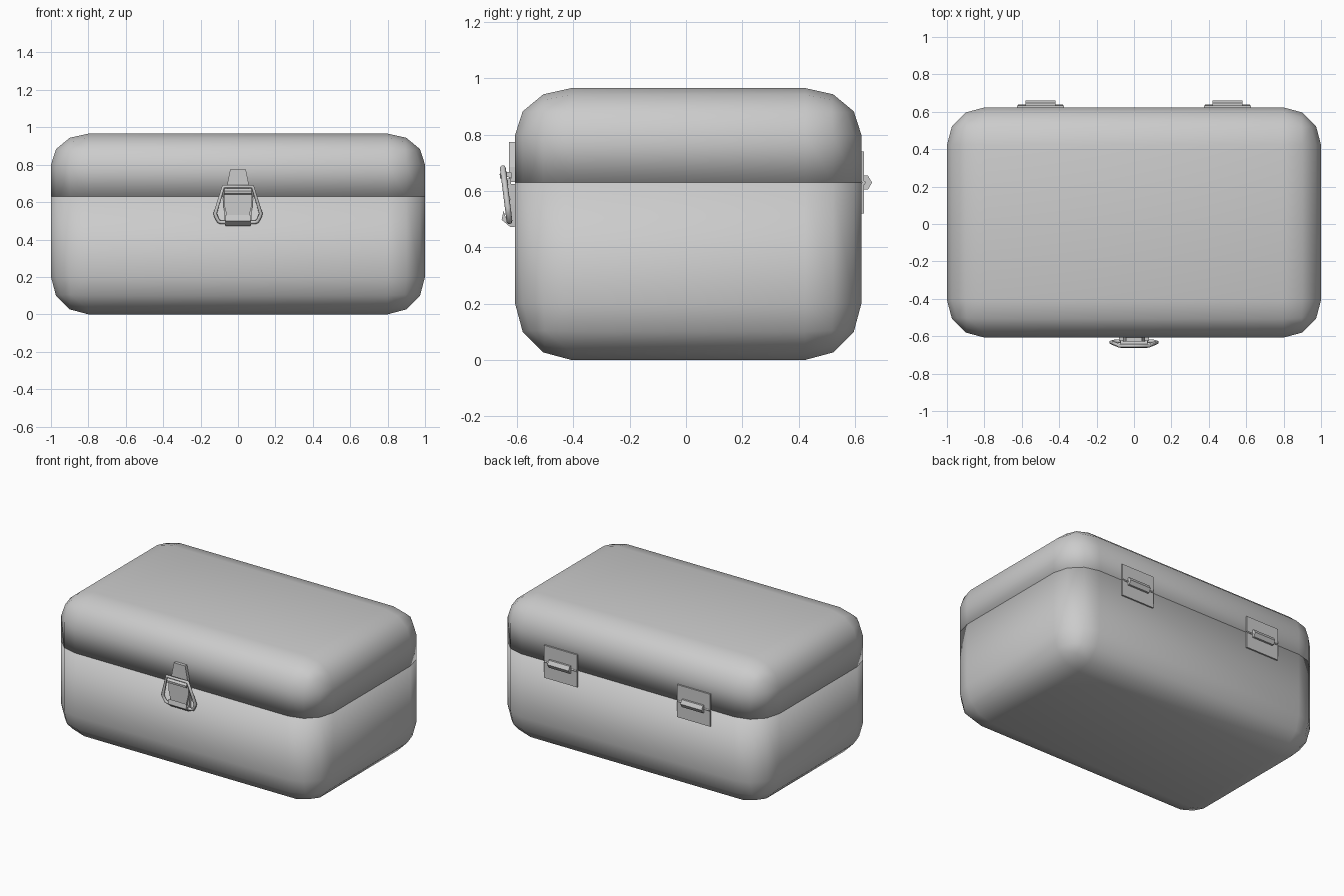
import bpy, bmesh, math
from mathutils import Vector

if "Cube" in bpy.data.objects:
    bpy.data.objects.remove(bpy.data.objects["Cube"])

SEAM = 0.63


def finish(bm, name, angle=None):
    bmesh.ops.recalc_face_normals(bm, faces=bm.faces)
    me = bpy.data.meshes.new(name)
    bm.to_mesh(me)
    bm.free()
    ob = bpy.data.objects.new(name, me)
    bpy.context.collection.objects.link(ob)
    if angle:
        bpy.ops.object.select_all(action='DESELECT')
        ob.select_set(True)
        bpy.context.view_layer.objects.active = ob
        bpy.ops.object.shade_smooth_by_angle(angle=math.radians(angle))
    return ob


def prism(name, pts, push, angle=None):
    """Extrude a closed outline of 3D points along push."""
    bm = bmesh.new()
    face = bm.faces.new([bm.verts.new(p) for p in pts])
    ext = bmesh.ops.extrude_face_region(bm, geom=[face])
    bmesh.ops.translate(bm, vec=Vector(push),
                        verts=[v for v in ext['geom'] if isinstance(v, bmesh.types.BMVert)])
    return finish(bm, name, angle)


def plate(name, half, y0, y1):
    """Mirrored front outline of (x, z) points, between two depths."""
    pts = [(x, y0, z) for x, z in half] + [(-x, y0, z) for x, z in reversed(half)]
    return prism(name, pts, (0, y1 - y0, 0))


def bar(name, profile, x0, x1, angle=None):
    """(y, z) profile extruded along x."""
    return prism(name, [(x0, y, z) for y, z in profile], (x1 - x0, 0, 0), angle)


def shell(name, is_lid):
    """Rounded box cut at the seam, keeping the lid or the base."""
    bm = bmesh.new()
    bmesh.ops.create_cube(bm, size=1)
    for v in bm.verts:
        v.co = (v.co.x * 2, v.co.y * 1.23 + 0.008, v.co.z + 0.5)
    bmesh.ops.bevel(bm, geom=bm.edges[:], offset=0.2, segments=3, profile=0.5,
                    affect='EDGES', clamp_overlap=True)
    for v in bm.verts:
        if v.co.z > 0.8:
            v.co.z = 0.8 + (v.co.z - 0.8) * 0.83
    bmesh.ops.bisect_plane(bm, geom=bm.verts[:] + bm.edges[:] + bm.faces[:],
                           plane_co=(0, 0, SEAM), plane_no=(0, 0, 1),
                           clear_inner=is_lid, clear_outer=not is_lid)
    # hollow walls, with outward normals so the thickness goes inside
    bmesh.ops.recalc_face_normals(bm, faces=bm.faces)
    top = max(bm.faces, key=lambda f: abs(f.normal.z) * f.calc_area())
    if (top.normal.z > 0) != is_lid:
        bmesh.ops.reverse_faces(bm, faces=bm.faces)
    ob = finish(bm, name, 40)
    mod = ob.modifiers.new("walls", 'SOLIDIFY')
    mod.thickness = 0.03
    mod.offset = -1


# Case body
shell("case_base", False)
shell("case_lid", True)

# Hinges on the back: two leaves, a thin pin and a six-sided barrel
for side, cx in (("left", 0.5), ("right", -0.5)):
    for leaf, z0, z1 in (("lower", 0.52, SEAM - 0.002), ("upper", SEAM + 0.002, 0.74)):
        bar(f"{side}_hinge_{leaf}_leaf",
            [(0.615, z0), (0.633, z0), (0.633, z1), (0.615, z1)], cx - 0.125, cx + 0.125)
    for part, r, w, cy in (("barrel", 0.029, 0.08, 0.632), ("pin", 0.007, 0.12, 0.632)):
        hexagon = [(cy + r * math.cos(a * math.pi / 3), SEAM + r * math.sin(a * math.pi / 3))
                   for a in range(6)]
        bar(f"{side}_hinge_{part}", hexagon, cx - w, cx + w)

# Latch: catch on the lid, lever plate on the base
plate("latch_catch", [(0.06, 0.632), (0.06, 0.685), (0.042, 0.775)], -0.60, -0.628)
plate("latch_plate", [(0.068, 0.475), (0.075, 0.55), (0.08, 0.625)], -0.60, -0.626)
bar("latch_hook", [(-0.62, 0.645), (-0.62, 0.665), (-0.65, 0.672), (-0.662, 0.66),
                   (-0.66, 0.645), (-0.652, 0.642), (-0.648, 0.655)], -0.073, 0.073)
plate("latch_lever", [(0.055, 0.505), (0.075, 0.59), (0.075, 0.645)], -0.622, -0.64)
bar("latch_lower_lip", [(-0.61, 0.472), (-0.625, 0.473), (-0.655, 0.498),
                        (-0.648, 0.53), (-0.64, 0.505), (-0.61, 0.515)], -0.068, 0.068)

# Wire loop swept round the latch
half = [(0.078, -0.651, 0.683), (0.122, -0.633, 0.54), (0.118, -0.631, 0.525),
        (0.104, -0.628, 0.497), (0.09, -0.627, 0.492)]
path = half + [(-x, y, z) for x, y, z in reversed(half)]
cu = bpy.data.curves.new("latch_loop", 'CURVE')
cu.dimensions = '3D'
cu.bevel_depth = 0.0105
cu.bevel_resolution = 1
sp = cu.splines.new('POLY')
sp.points.add(len(path) - 1)
for p, co in zip(sp.points, path):
    p.co = (*co, 1)
sp.use_cyclic_u = True
bpy.context.collection.objects.link(bpy.data.objects.new("latch_loop", cu))
